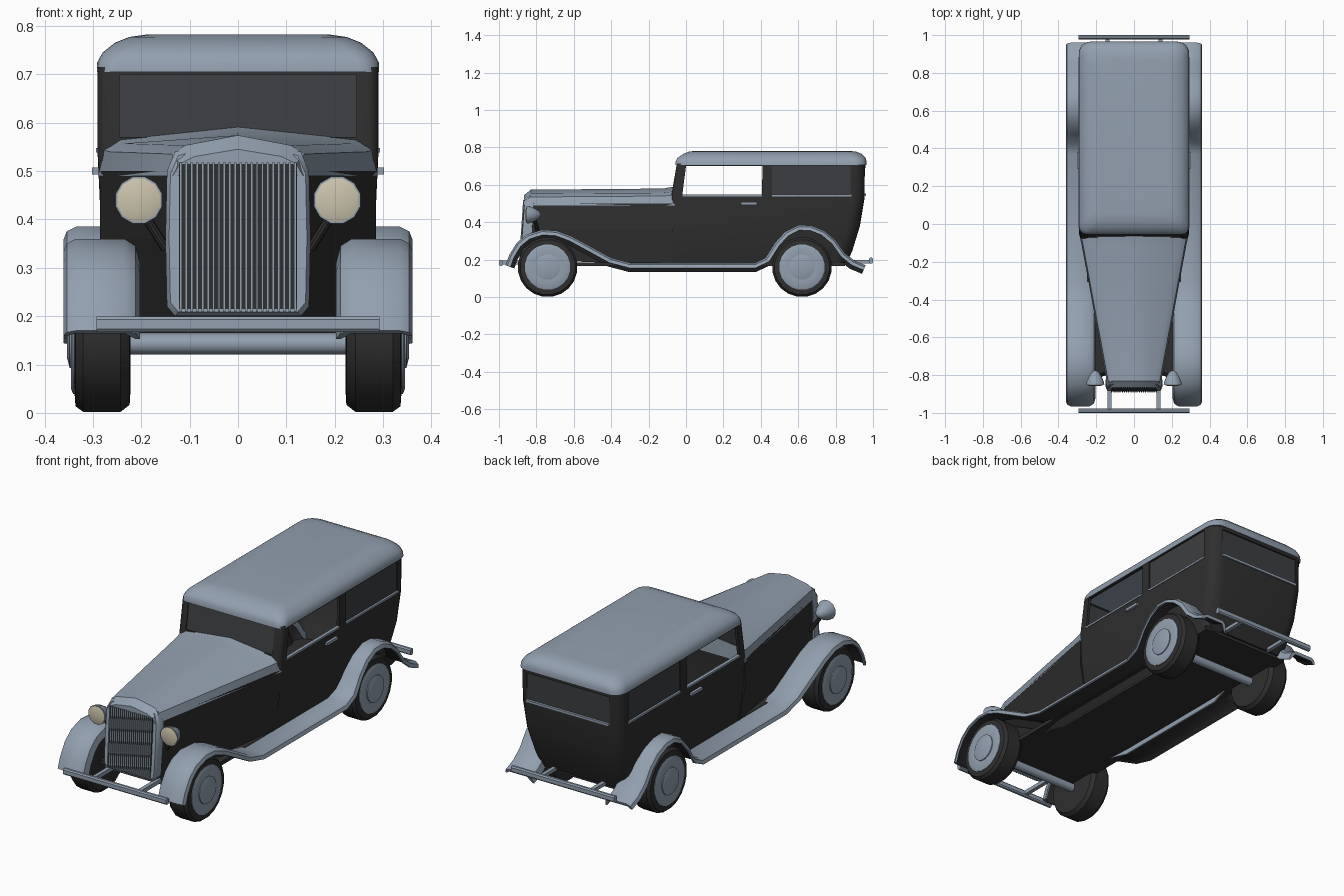
import bpy, bmesh, math
from mathutils import Vector

if "Cube" in bpy.data.objects:
    bpy.data.objects.remove(bpy.data.objects["Cube"])

def material(name, rgb):
    m = bpy.data.materials.new(name)
    m.diffuse_color = (*rgb, 1)
    m.use_nodes = True
    m.node_tree.nodes["Principled BSDF"].inputs["Base Color"].default_value = m.diffuse_color
    return m

LIGHT = material("blue grey paint", (0.29, 0.35, 0.43))
DARK = material("black paint", (0.028, 0.028, 0.028))
GLASS = material("dark glass", (0.045, 0.048, 0.052))
CREAM = material("cream lens", (0.60, 0.55, 0.42))

def make(name, bm, mats, angle=35):
    bmesh.ops.recalc_face_normals(bm, faces=bm.faces)
    me = bpy.data.meshes.new(name)
    bm.to_mesh(me)
    bm.free()
    ob = bpy.data.objects.new(name, me)
    bpy.context.collection.objects.link(ob)
    for m in mats if isinstance(mats, list) else [mats]:
        me.materials.append(m)
    if angle:
        bpy.ops.object.select_all(action='DESELECT')
        ob.select_set(True)
        bpy.context.view_layer.objects.active = ob
        bpy.ops.object.shade_smooth_by_angle(angle=math.radians(angle))
    return ob

def loft(name, rings, mats, wrap=False, angle=35, second=()):
    """Skin closed rings; strips listed in second get material 1."""
    bm = bmesh.new()
    vs = [[bm.verts.new(p) for p in r] for r in rings]
    n = len(rings[0])
    for a, b in zip(vs, vs[1:] + vs[:1] if wrap else vs[1:]):
        for i in range(n):
            f = bm.faces.new((a[i], a[(i + 1) % n], b[(i + 1) % n], b[i]))
            f.material_index = int(i in second)
    if not wrap:
        bm.faces.new(vs[0])
        bm.faces.new(vs[-1])
    return make(name, bm, mats, angle)

def prism(name, yz, x0, x1, mat):
    return loft(name, [[(x, y, z) for y, z in yz] for x in (x0, x1)], mat, angle=0)

def box(name, x0, x1, y0, y1, z0, z1, mat):
    return prism(name, [(y0, z0), (y1, z0), (y1, z1), (y0, z1)], x0, x1, mat)

def lathe(name, prof, centre, axis, mat, n=20):
    """Spin (radius, offset) pairs about the x or y axis."""
    cx, cy, cz = centre
    rings = []
    for r, o in prof:
        ring = []
        for i in range(n):
            a = 2 * math.pi * (i + 0.5) / n
            c, s = r * math.cos(a), r * math.sin(a)
            ring.append((cx + o, cy + c, cz + s) if axis == 'x' else (cx + c, cy + o, cz + s))
        rings.append(ring)
    return loft(name, rings, mat)

def tube(name, a, b, r, mat, n=10):
    a, b = Vector(a), Vector(b)
    q = (b - a).to_track_quat('Z', 'Y')
    ring = [q @ Vector((r * math.cos(t), r * math.sin(t), 0))
            for t in (2 * math.pi * i / n for i in range(n))]
    return loft(name, [[p + v for v in ring] for p in (a, b)], mat)

def plan(z, y0, y1, w, rf, rr, n=5):
    """Rounded rectangle in plan: front corner radius rf, rear rr."""
    pts = []
    for cx, cy, r, a0 in ((w - rr, y1 - rr, rr, 0), (-w + rr, y1 - rr, rr, 90),
                          (-w + rf, y0 + rf, rf, 180), (w - rf, y0 + rf, rf, 270)):
        for i in range(n + 1):
            a = math.radians(a0 + 90 * i / n)
            pts.append((cx + r * math.cos(a), cy + r * math.sin(a), z))
    return pts

# cabin shell, hollow, with window openings cut out
levels = [(.18, -.08, .86, .25), (.25, -.08, .89, .266), (.38, -.08, .93, .283),
          (.53, -.08, .955, .29), (.715, -.049, .96, .29)]
t = .014
outer = [plan(z, a, b, w, .025, .07) for z, a, b, w in levels]
inner = [plan(z, a + t, b - t, w - t, .015, .058) for z, a, b, w in levels]
cabin = loft("cabin_shell", outer + inner[::-1], DARK, wrap=True)
cutters = [
    prism("door_cut", [(-.02, .545), (.405, .545), (.41, .70), (.0, .70)], -.4, .4, DARK),
    box("side_cut", -.4, .4, .46, .88, .545, .70, DARK),
    box("front_cut", -.245, .245, -.2, -.02, .57, .70, DARK),
    box("rear_cut", -.235, .235, .91, 1.1, .55, .69, DARK)]
for c in cutters:
    m = cabin.modifiers.new("cut", 'BOOLEAN')
    m.operation, m.solver, m.object = 'DIFFERENCE', 'EXACT', c
    bpy.context.view_layer.objects.active = cabin
    bpy.ops.object.modifier_apply(modifier=m.name)
    bpy.data.objects.remove(c)
prism("windshield", [(-.068, .565), (-.062, .565), (-.041, .705), (-.047, .705)], -.25, .25, GLASS)
box("rear_window", -.24, .24, .946, .951, .545, .695, GLASS)
box("rear_sill", -.235, .235, .94, .963, .54, .553, LIGHT)
box("floor", -.25, .25, -.8, .85, .165, .185, DARK)

# roof with rounded shoulders
loft("roof", [plan(z, a, b, w, r, r + .02) for z, a, b, w, r in
              ((.705, -.056, .965, .292, .04), (.725, -.055, .965, .291, .045),
               (.745, -.045, .96, .28, .05), (.765, -.015, .94, .255, .05),
               (.777, .015, .91, .225, .05), (.782, .05, .87, .19, .05))], LIGHT, angle=50)

# tapering hood and the dark body below it
def hood_ring(y, half):
    half = [p for p in half]
    return [(x, y, z) for x, z in half] + [(-x, y, z) for x, z in half[::-1] if x > 0]

loft("hood", [
    hood_ring(-.865, [(.135, .49), (.12, .515), (.09, .53), (0, .545)][::1]),
    hood_ring(-.83, [(.145, .49), (.137, .535), (.11, .553), (0, .574)]),
    hood_ring(-.12, [(.275, .49), (.268, .54), (.235, .557), (0, .58)]),
    hood_ring(-.058, [(.289, .49), (.28, .545), (.245, .567), (0, .592)])], LIGHT, angle=25)
loft("front_body", [[(-b, y, z), (b, y, z), (w, y, .36), (w, y, .5), (-w, y, .5), (-w, y, .36)]
                    for y, w, b, z in ((-.855, .138, .13, .2), (-.07, .285, .25, .17))], DARK, angle=0)

# radiator shell, grille panel and bars
def lean(z):
    return -.885 + (z - .2) * .07 + max(0, z - .5) * .3
shell = [(.13, .2), (.147, .22), (.15, .36), (.147, .5), (.13, .54), (0, .574)]
shell += [(-x, z) for x, z in shell[::-1] if x > 0]
loft("radiator_shell", [[(x * k, lean(z) + d, .38 + (z - .38) * k) for x, z in shell]
                        for d, k in ((.05, 1), (.012, 1), (0, .95))], LIGHT)
y0, y1 = lean(.21), lean(.5)
prism("grille_panel", [(y0 - .003, .215), (y1 - .003, .515), (y1 + .02, .515), (y0 + .02, .215)],
      -.122, .122, DARK)
for i in range(22):
    x = -.118 + i * .236 / 21
    prism("grille_bar", [(y0 - .007, .21), (y1 - .007, .518), (y1, .518), (y0, .21)],
          x - .0025, x + .0025, LIGHT)

# fender and running board path (y, z), swept with one cross-section
path = [(-.965, .17), (-.945, .225), (-.905, .29), (-.85, .335), (-.77, .36), (-.69, .355),
        (-.61, .325), (-.5, .265), (-.4, .21), (-.3, .183), (.37, .183), (.425, .21),
        (.475, .29), (.53, .35), (.6, .385), (.67, .383), (.74, .355), (.8, .305),
        (.85, .235), (.9, .195), (.96, .17)]
section = [(.203, .05), (.212, .015), (.235, 0), (.335, 0), (.354, .01), (.361, .028),
           (.352, .03), (.335, .016), (.235, .016), (.212, .05)]

def fender_rings(s):
    rings = []
    for i, (y, z) in enumerate(path):
        a, b = path[max(i - 1, 0)], path[min(i + 1, len(path) - 1)]
        d = Vector((b[0] - a[0], b[1] - a[1])).normalized()
        rings.append([(s * x, y + d.y * h, z - d.x * h) for x, h in section])
    return rings

for s, side in ((1, "right"), (-1, "left")):
    loft(side + "_fender", fender_rings(s), [LIGHT, DARK], angle=40, second=(6, 7, 8))
    # wheels
    for y, end in ((-.74, "front"), (.62, "rear")):
        n = f"{side}_{end}_"
        c = (0, y, .16)
        lathe(n + "tyre", [(r, s * x) for r, x in ((.11, .222), (.145, .224), (.16, .243),
              (.16, .32), (.148, .336), (.12, .338), (.118, .33))], c, 'x', DARK)
        lathe(n + "wheel_disc", [(r, s * x) for r, x in ((.122, .31), (.122, .341), (.112, .345),
              (.075, .343))], c, 'x', LIGHT)
        lathe(n + "hub_cap", [(r, s * x) for r, x in ((.068, .33), (.068, .348), (.045, .354))],
              c, 'x', LIGHT)
    # headlight
    c = (s * .205, 0, .44)
    lathe(side + "_headlight", [(.004, -.775), (.02, -.785), (.036, -.81), (.047, -.835),
                                (.05, -.85)], c, 'y', LIGHT, 12)
    lathe(side + "_lens", [(.046, -.848), (.046, -.852), (.03, -.857)], c, 'y', CREAM, 12)
    tube(side + "_headlight_stem", (s * .2, -.81, .42), (s * .15, -.79, .34), .01, DARK)
    # side glass, sills and door handle
    box(side + "_rear_glass", s * .279, s * .284, .455, .885, .54, .705, GLASS)
    for a, b in ((-.02, .405), (.46, .885)):
        box(side + "_window_sill", s * .277, s * .294, a, b, .538, .548, LIGHT)
    box(side + "_door_handle", s * .285, s * .302, .295, .38, .493, .507, LIGHT)
    # bumper brackets
    box(side + "_front_bracket", s * .12, s * .14, -.985, -.82, .175, .195, LIGHT)
    box(side + "_rear_bracket", s * .13, s * .15, .8, .985, .18, .197, LIGHT)

# axles and bumpers
for y, end in ((-.74, "front"), (.62, "rear")):
    tube(end + "_axle", (-.24, y, .143), (.24, y, .143), .022, LIGHT, 12)
for y, z, end in ((-.989, .183, "front"), (.989, .195, "rear")):
    loft(end + "_bumper", [[(x, y + a * .011, z + b * .016) for a, b in
         ((-1, -.6), (-.5, -1), (.5, -1), (1, -.6), (1, .6), (.5, 1), (-.5, 1), (-1, .6))]
         for x in (-.293, .293)], LIGHT)
